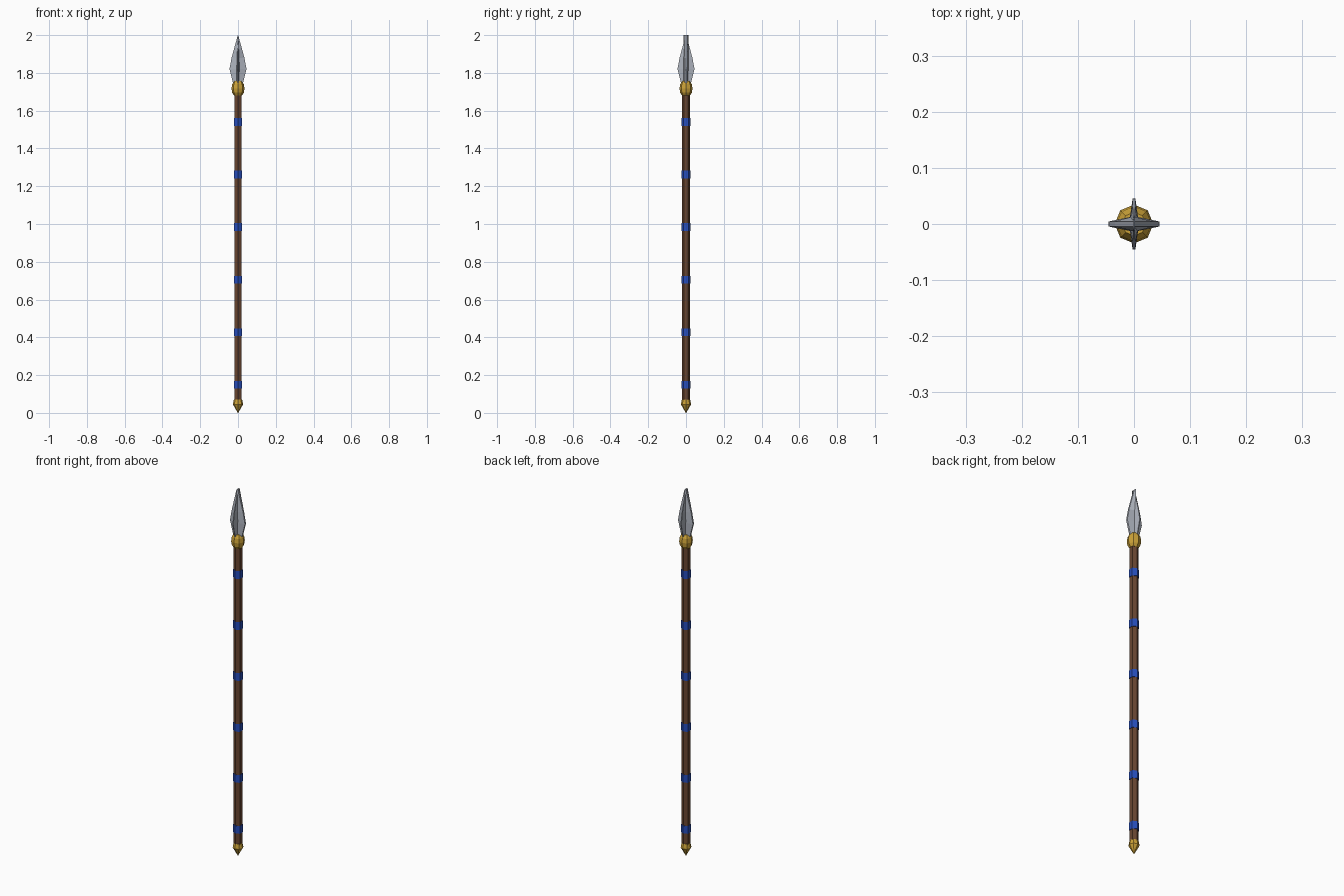
import bpy, math

if "Cube" in bpy.data.objects:
    bpy.data.objects.remove(bpy.data.objects["Cube"])


def material(name, rgb):
    m = bpy.data.materials.new(name)
    m.diffuse_color = (*rgb, 1)
    m.use_nodes = True
    m.node_tree.nodes["Principled BSDF"].inputs["Base Color"].default_value = m.diffuse_color
    return m


WOOD = material("brown wood", (0.14, 0.06, 0.03))
GOLD = material("gold", (0.60, 0.36, 0.04))
BLUE = material("blue wrap", (0.02, 0.075, 0.50))
STEEL = material("steel", (0.42, 0.45, 0.51))


def loft(name, rings, mat):
    """Flat-faced solid through rings of equal point count, capped at both ends."""
    n = len(rings[0])
    verts = [p for r in rings for p in r]
    faces = [(k * n + i, k * n + (i + 1) % n, (k + 1) * n + (i + 1) % n, (k + 1) * n + i)
             for k in range(len(rings) - 1) for i in range(n)]
    faces.append(tuple(reversed(range(n))))
    faces.append(tuple(range(len(verts) - n, len(verts))))
    me = bpy.data.meshes.new(name)
    me.from_pydata(verts, [], faces)
    me.materials.append(mat)
    ob = bpy.data.objects.new(name, me)
    bpy.context.collection.objects.link(ob)
    return ob


def turned(name, profile, sides, mat):
    """Faceted turned part from (radius, z) points, first corner on +y."""
    rings = [[(r * math.sin(-2 * math.pi * i / sides), r * math.cos(2 * math.pi * i / sides), z)
              for i in range(sides)] for r, z in profile]
    return loft(name, rings, mat)


def blade(name, levels, turn):
    """Ridged blade from (half width, edge thickness, ridge thickness, z)."""
    rings = [[(w, -e, z), (w, e, z), (0, t, z), (-w, e, z), (-w, -e, z), (0, -t, z)]
             for w, e, t, z in levels]
    ob = loft(name, rings, STEEL)
    ob.rotation_euler.z = turn


# Hexagonal shaft and wrapped bands
turned("shaft", [(0.0215, 0.05), (0.0215, 1.70)], 6, WOOD)
for i in range(6):
    z = 0.149 + 0.278 * i
    turned(f"band_{i + 1}", [(0.0245, z - 0.021), (0.0245, z + 0.021)], 6, BLUE)

# Gold butt cap and collar
turned("butt_cap", [(0.001, 0.0), (0.027, 0.045), (0.022, 0.07)], 8, GOLD)
turned("collar", [(0.021, 1.68), (0.031, 1.695), (0.0345, 1.717), (0.031, 1.74), (0.021, 1.756)], 8, GOLD)

# Two crossed blades, the main one across x
blade("main_blade", [(0.022, 0.0045, 0.013, 1.73), (0.045, 0.0045, 0.014, 1.82),
                     (0.034, 0.0045, 0.014, 1.88), (0.001, 0.0045, 0.013, 2.0)], 0)
blade("cross_blade", [(0.022, 0.0025, 0.008, 1.73), (0.045, 0.0025, 0.009, 1.82),
                      (0.034, 0.0025, 0.008, 1.88), (0.010, 0.001, 0.003, 1.97)], math.pi / 2)
